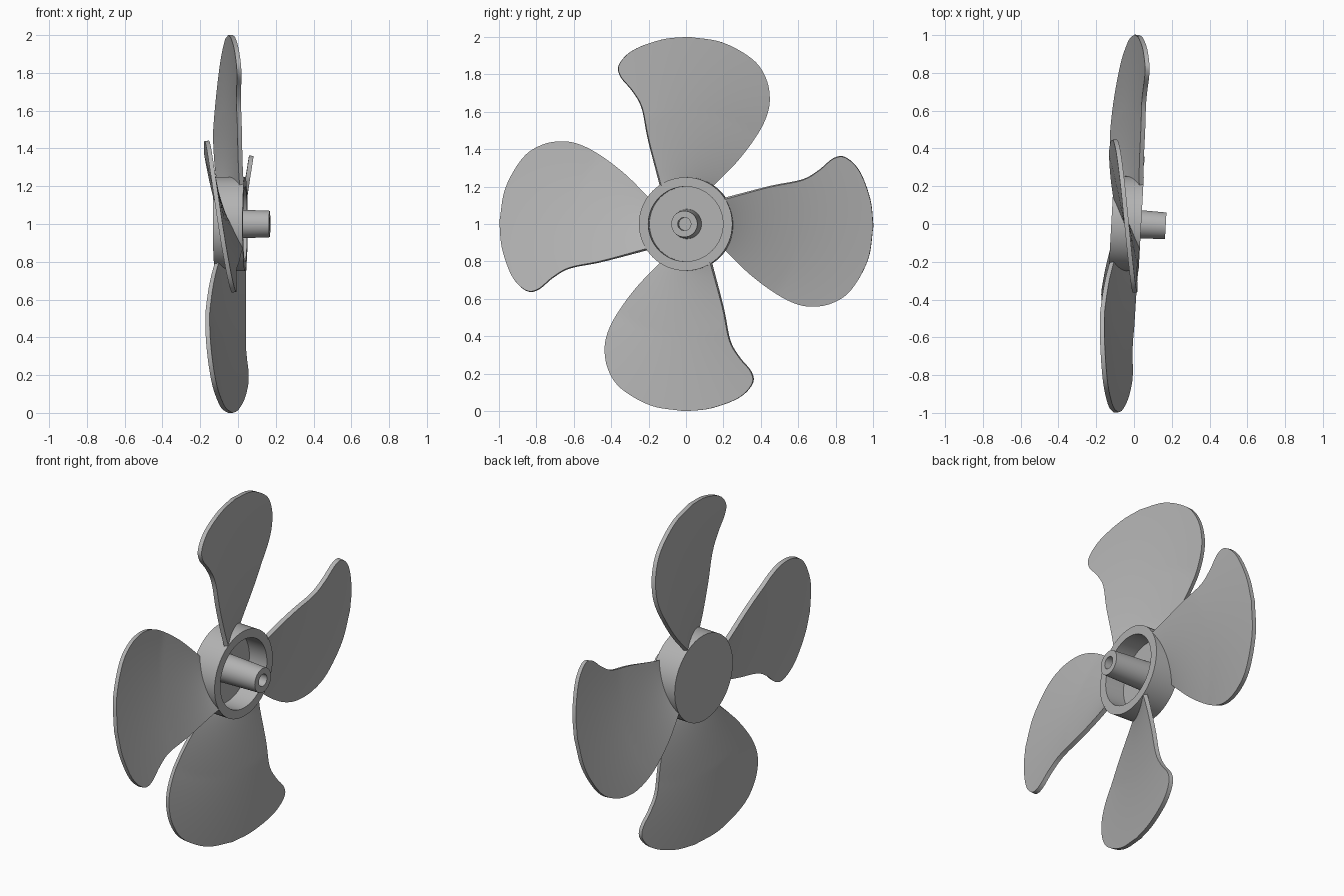
import bpy, bmesh, math
from mathutils import Matrix, Vector

cube = bpy.data.objects.get("Cube")
if cube:
    bpy.data.objects.remove(cube, do_unlink=True)

grey = bpy.data.materials.new("plain_grey")
grey.use_nodes = True
grey.diffuse_color = (0.45, 0.45, 0.45, 1)
grey.node_tree.nodes["Principled BSDF"].inputs["Base Color"].default_value = (0.45, 0.45, 0.45, 1)

# Whole propeller stands on its lowest blade, its shaft turned slightly from x
PLACE = Matrix.Translation((0, 0, 1)) @ Matrix.Rotation(math.radians(-3.15), 4, "Z")


def finish(name, bm, matrix, thickness=0):
    bmesh.ops.remove_doubles(bm, verts=bm.verts, dist=1e-4)
    bmesh.ops.recalc_face_normals(bm, faces=bm.faces)
    mesh = bpy.data.meshes.new(name)
    bm.to_mesh(mesh)
    bm.free()
    mesh.materials.append(grey)
    ob = bpy.data.objects.new(name, mesh)
    bpy.context.collection.objects.link(ob)
    ob.matrix_world = matrix
    bpy.ops.object.select_all(action="DESELECT")
    ob.select_set(True)
    bpy.context.view_layer.objects.active = ob
    if thickness:
        mod = ob.modifiers.new("thickness", "SOLIDIFY")
        mod.thickness = thickness
        mod.offset = 0
        bpy.ops.object.modifier_apply(modifier=mod.name)
    bpy.ops.object.shade_smooth_by_angle(angle=math.radians(35))
    return ob


def lathe(name, profile, steps=64):
    """Spin (radius, x) points around the x axis."""
    bm = bmesh.new()
    verts = [bm.verts.new((x, 0, r)) for r, x in profile]
    edges = [bm.edges.new(pair) for pair in zip(verts, verts[1:])]
    bmesh.ops.spin(bm, geom=verts + edges, cent=(0, 0, 0), axis=(1, 0, 0),
                   angle=math.tau, steps=steps)
    return finish(name, bm, PLACE)


def smooth_path(points, steps=6):
    """Catmull-Rom curve through the points."""
    p = [Vector(q) for q in points]
    p = [2 * p[0] - p[1]] + p + [2 * p[-1] - p[-2]]
    out = []
    for a, b, c, d in zip(p, p[1:], p[2:], p[3:]):
        for i in range(steps):
            t = i / steps
            out.append(0.5 * (2 * b + (c - a) * t + (2 * a - 5 * b + 4 * c - d) * t ** 2
                              + (3 * b - a - 3 * c + d) * t ** 3))
    return out + [p[-2]]


# Hub cup, open towards +x
lathe("hub", [(0, -0.12), (0.25, -0.12), (0.25, 0.038), (0.2, 0.038), (0.2, -0.08), (0, -0.08)])

# Tapered shaft with a bored end
lathe("shaft", [(0, -0.1), (0.08, -0.1), (0.07, 0.168), (0.035, 0.168), (0.035, 0.06), (0, 0.06)], 40)

# Blade outline: hollow edge and full edge, both from root to tip
HOLLOW = [(-0.135, 0.205), (-0.2, 0.45), (-0.235, 0.62), (-0.285, 0.71), (-0.35, 0.79),
          (-0.355, 0.855), (-0.28, 0.93), (-0.13, 0.985), (0.01, 1.0)]
FULL = [(0.135, 0.205), (0.26, 0.33), (0.36, 0.46), (0.42, 0.57), (0.44, 0.67),
        (0.42, 0.78), (0.35, 0.88), (0.19, 0.97), (0.01, 1.0)]
COLUMNS = 20


def blade_point(p):
    # Screw-like twist: the surface moves along x with the angle around the hub
    pitch = 0.115 + 0.04 * min(1, max(0, (p.length - 0.25) / 0.35))
    return (-0.039 - pitch * math.atan2(p.x, p.y), p.x, p.y)


def blade(name, turn):
    bm = bmesh.new()
    rows = [[bm.verts.new(blade_point(a.lerp(b, i / COLUMNS))) for i in range(COLUMNS + 1)]
            for a, b in zip(smooth_path(HOLLOW), smooth_path(FULL))]
    for low, high in zip(rows, rows[1:]):
        for i in range(COLUMNS):
            bm.faces.new((low[i], low[i + 1], high[i + 1], high[i]))
    finish(name, bm, PLACE @ Matrix.Rotation(turn, 4, "X"), 0.024)


for k, side in enumerate(("top", "front", "bottom", "back")):
    blade(side + "_blade", k * math.pi / 2)
